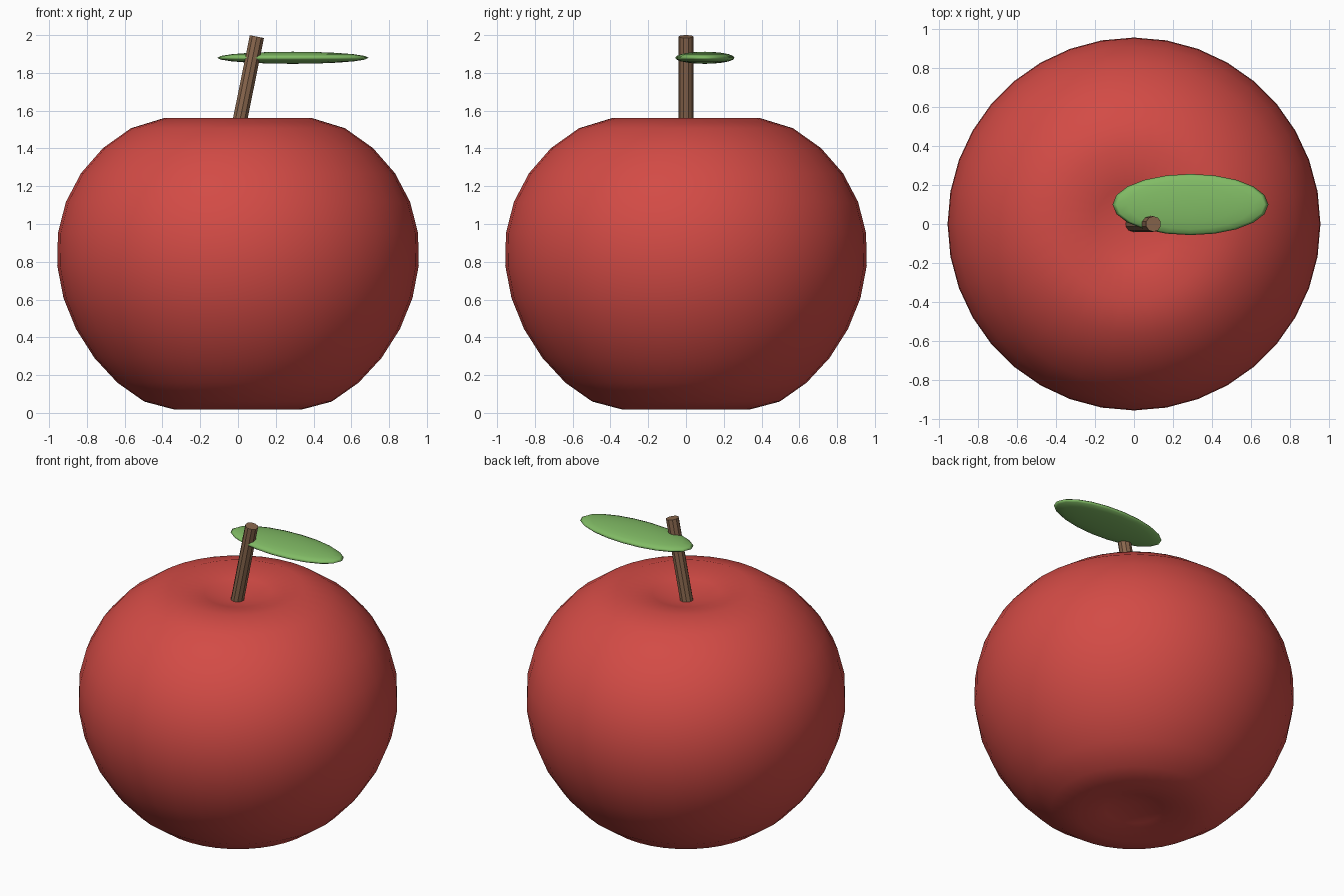
import bpy, bmesh, math
from mathutils import Matrix, Vector

if "Cube" in bpy.data.objects:
    bpy.data.objects.remove(bpy.data.objects["Cube"])


def material(name, rgb):
    m = bpy.data.materials.new(name)
    m.use_nodes = True
    m.diffuse_color = (*rgb, 1)
    m.node_tree.nodes["Principled BSDF"].inputs["Base Color"].default_value = (*rgb, 1)
    return m


def finish(name, bm, mat, smooth):
    bmesh.ops.recalc_face_normals(bm, faces=bm.faces)
    for f in bm.faces:
        f.smooth = smooth
    mesh = bpy.data.meshes.new(name)
    bm.to_mesh(mesh)
    bm.free()
    mesh.materials.append(mat)
    obj = bpy.data.objects.new(name, mesh)
    bpy.context.collection.objects.link(obj)
    return obj


red = material("apple red", (0.65, 0.07, 0.06))
brown = material("stem brown", (0.25, 0.135, 0.075))
green = material("leaf green", (0.22, 0.50, 0.13))

# Fruit body: sphere, wider towards the top, dimpled at both poles
bm = bmesh.new()
bmesh.ops.create_uvsphere(bm, u_segments=36, v_segments=16, radius=1)
for v in bm.verts:
    c = v.co.z
    widen = 0.957 * (1 + 0.08 * c)
    v.co.x *= widen
    v.co.y *= widen
    r = math.hypot(v.co.x, v.co.y)
    dent = 0.19 * math.exp(-r * r / 0.088)
    v.co.z = 0.78 + 0.88 * c - math.copysign(dent, c) * (abs(c) > 0.5)
finish("fruit_body", bm, red, True)

# Stem: leaning faceted rod rising from the top dimple
bm = bmesh.new()
base, tip = Vector((-0.02, 0, 1.4)), Vector((0.1, 0, 1.992))
axis = tip - base
lean = Matrix.Rotation(math.atan2(axis.x, axis.z), 4, 'Y')
bmesh.ops.create_cone(bm, cap_ends=True, segments=10, radius1=0.04, radius2=0.04,
                      depth=axis.length,
                      matrix=Matrix.Translation((base + tip) / 2) @ lean)
finish("stem", bm, brown, False)

# Leaf: flattened ellipsoid beside the stem
bm = bmesh.new()
bmesh.ops.create_uvsphere(bm, u_segments=20, v_segments=10, radius=1,
                          matrix=Matrix.Translation((0.29, 0.1, 1.88))
                          @ Matrix.Diagonal((0.4, 0.157, 0.032, 1)))
finish("leaf", bm, green, True)
